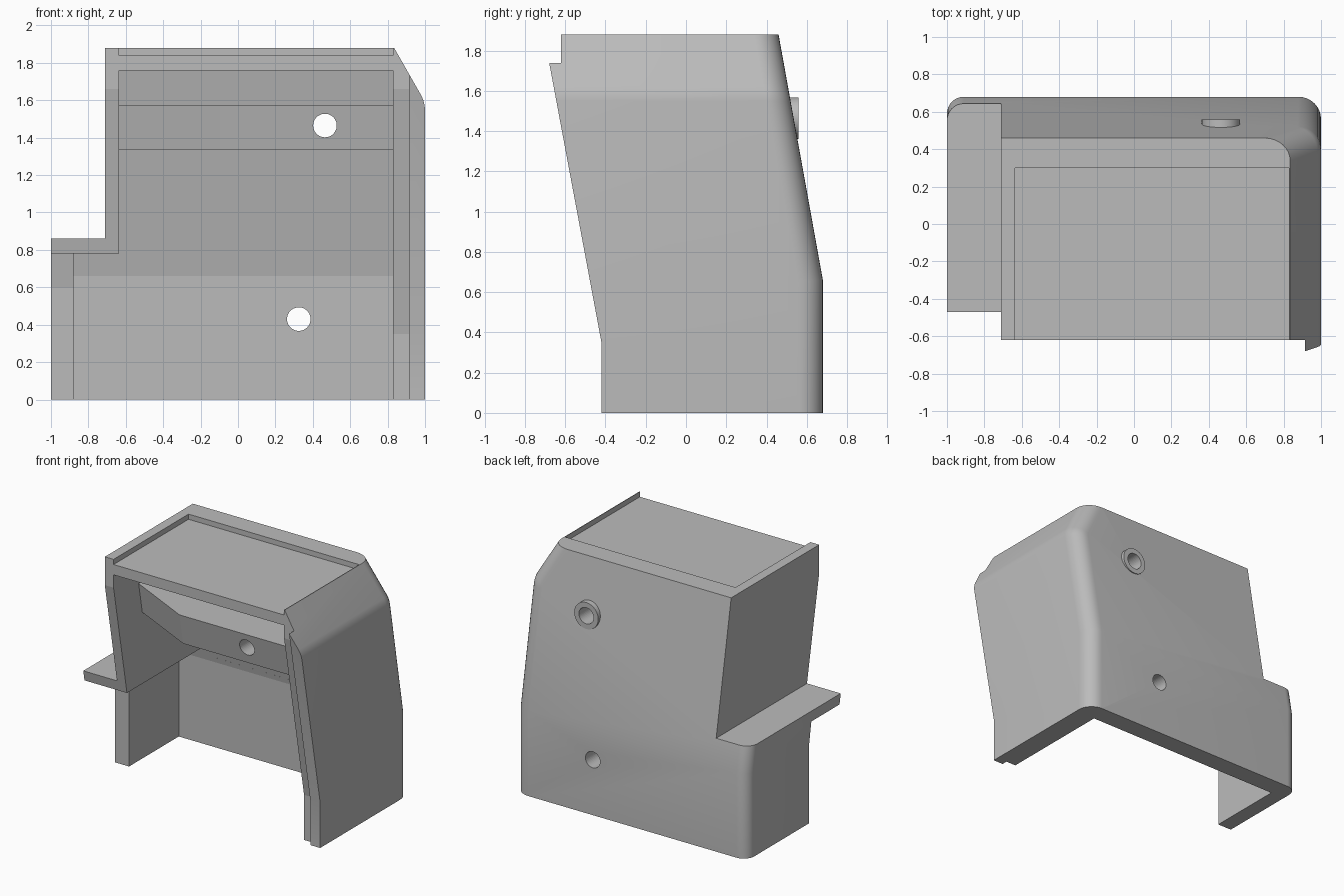
import bpy, bmesh, math
from mathutils import Vector

if "Cube" in bpy.data.objects:
    bpy.data.objects.remove(bpy.data.objects["Cube"])

grey = bpy.data.materials.new("plain_grey")
grey.use_nodes = True
GREY = (0.5, 0.5, 0.5, 1)
grey.diffuse_color = GREY
grey.node_tree.nodes["Principled BSDF"].inputs["Base Color"].default_value = GREY


def finish(bm, name, cutter=False):
    bmesh.ops.recalc_face_normals(bm, faces=bm.faces)
    mesh = bpy.data.meshes.new(name)
    bm.to_mesh(mesh)
    bm.free()
    mesh.materials.append(grey)
    obj = bpy.data.objects.new(name, mesh)
    bpy.context.collection.objects.link(obj)
    if cutter:
        obj.hide_render = True
        obj.hide_viewport = True
        obj.display_type = 'WIRE'
    return obj


def prism(points, vector):
    """Closed outline swept along a vector."""
    bm = bmesh.new()
    face = bm.faces.new([bm.verts.new(p) for p in points])
    swept = bmesh.ops.extrude_face_region(bm, geom=[face])["geom"]
    verts = [v for v in swept if isinstance(v, bmesh.types.BMVert)]
    bmesh.ops.translate(bm, verts=verts, vec=vector)
    bmesh.ops.recalc_face_normals(bm, faces=bm.faces)
    return bm


def side_prism(outline, x0, x1):
    return prism([(x0, y, z) for y, z in outline], (x1 - x0, 0, 0))


def box_outline(y0, y1, z0, z1):
    return [(y0, z0), (y1, z0), (y1, z1), (y0, z1)]


def rod(x, z, radius, y0, y1):
    ring = [math.tau * i / 40 for i in range(40)]
    points = [(x + radius * math.cos(a), y0, z + radius * math.sin(a)) for a in ring]
    return prism(points, (0, y1 - y0, 0))


def round_edges(bm, test_a, test_b, offset, segments):
    def matches(e):
        a, b = (f.normal for f in e.link_faces)
        return (test_a(a) and test_b(b)) or (test_a(b) and test_b(a))
    edges = [e for e in bm.edges if len(e.link_faces) == 2 and matches(e)]
    bmesh.ops.bevel(bm, geom=edges, offset=offset, offset_type='OFFSET',
                    segments=segments, profile=0.5, affect='EDGES')
    bm.normal_update()


def cut(obj, cutters):
    for c in cutters:
        mod = obj.modifiers.new(c.name, 'BOOLEAN')
        mod.operation = 'DIFFERENCE'
        mod.solver = 'EXACT'
        mod.object = c


def smooth(obj):
    bpy.ops.object.select_all(action='DESELECT')
    obj.select_set(True)
    bpy.context.view_layer.objects.active = obj
    bpy.ops.object.shade_smooth_by_angle(angle=math.radians(25))


# Outer block: side profile, sloped shoulder and rounded back corners
shell_bm = side_prism([(-0.42, 0), (0.68, 0), (0.68, 0.66), (0.46, 1.88),
                       (-0.706, 1.88), (-0.42, 0.35)], -1, 1)
bmesh.ops.bisect_plane(shell_bm, geom=shell_bm.verts[:] + shell_bm.edges[:] + shell_bm.faces[:],
                       plane_co=(0.835, 0, 1.88), plane_no=(0.29, 0, 0.165), clear_outer=True)
bmesh.ops.holes_fill(shell_bm, edges=[e for e in shell_bm.edges if e.is_boundary])
bmesh.ops.recalc_face_normals(shell_bm, faces=shell_bm.faces)
shell_bm.normal_update()
round_edges(shell_bm, lambda n: n.x > 0.99, lambda n: n.x > 0.5 and n.z > 0.3, 0.04, 3)
round_edges(shell_bm, lambda n: n.y > 0.9, lambda n: n.x > 0.5, 0.12, 8)
round_edges(shell_bm, lambda n: n.y > 0.9, lambda n: n.x < -0.9, 0.09, 8)
shell = finish(shell_bm, "shell")

# Cutters: side notch, front setback, hollow inside, foot and top tray
cutters = [finish(bm, name, True) for name, bm in [
    ("notch_cutter", side_prism(box_outline(-2, 2, 0.86, 3), -2, -0.71)),
    ("setback_cutter", side_prism([(-2, -1), (-0.375, -1), (-0.375, 0.35),
                                   (-0.62, 1.66), (-0.62, 3), (-2, 3)], -2, 0.915)),
    ("lower_hollow_cutter", side_prism([(-2, -1), (0.53, -1), (0.53, 0.66),
                                        (0.508, 0.78), (-2, 0.78)], -0.88, 0.83)),
    ("upper_hollow_cutter", side_prism([(-2, 0.7), (0.523, 0.7), (0.332, 1.76),
                                        (-2, 1.76)], -0.635, 0.83)),
    ("foot_cutter", side_prism([(-2, -1), (-0.08, -1), (-0.08, 0.6),
                                (-0.11, 0.78), (-2, 0.78)], -2, -0.86)),
    ("tray_cutter", side_prism(box_outline(-2, 0.3, 1.84, 3), -0.635, 0.83)),
]]
upper_bore = finish(rod(0.465, 1.465, 0.063, -2, 2), "upper_bore_cutter", True)
lower_bore = finish(rod(0.325, 0.43, 0.063, 0.2, 2), "lower_bore_cutter", True)
cut(shell, cutters + [upper_bore, lower_bore])

# Cross beam with an angled end, its front leaning with the shell
beam_bm = prism([(-0.65, -0.26, 1.335), (-0.1, -0.53, 1.335), (0.85, -0.53, 1.335),
                 (0.85, 0.42, 1.335), (-0.65, 0.42, 1.335)], (0, 0, 0.24))
for v in beam_bm.verts:
    if v.co.z > 1.5:
        v.co.y -= 0.045
beam = finish(beam_bm, "cross_beam")
cut(beam, [upper_bore])

# Raised ring around the upper hole on the back
boss = finish(rod(0.465, 1.465, 0.103, 0.45, 0.56), "hole_boss")
cut(boss, [upper_bore])

for part in (shell, beam, boss):
    smooth(part)
